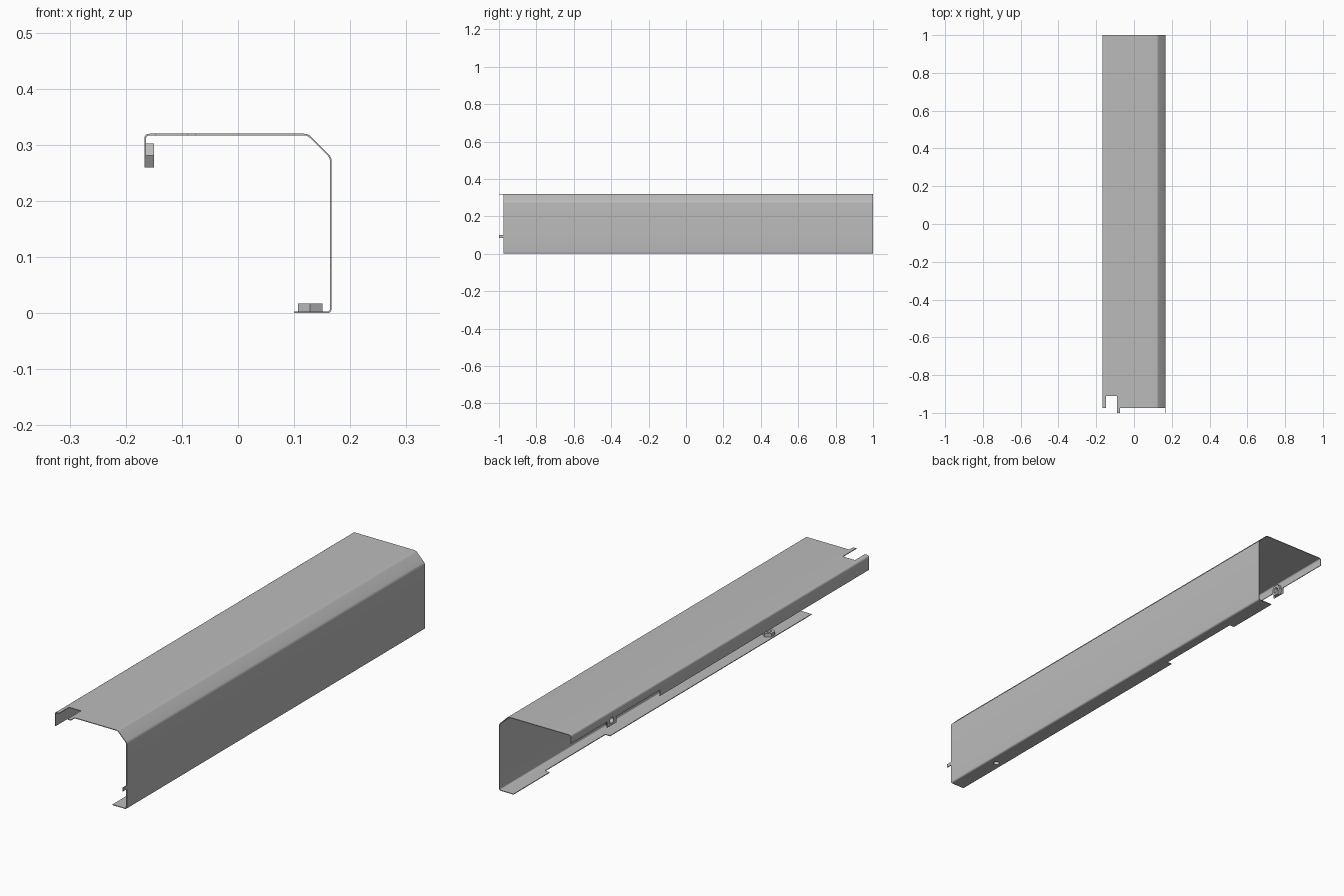
import bpy
import bmesh
from math import cos, sin, pi
from mathutils import Vector

cube = bpy.data.objects.get("Cube")
if cube:
    bpy.data.objects.remove(cube, do_unlink=True)

THICK = 0.003

steel = bpy.data.materials.new("plain grey steel")
steel.use_nodes = True
grey = (0.5, 0.5, 0.5, 1)
steel.diffuse_color = grey
steel.node_tree.nodes["Principled BSDF"].inputs["Base Color"].default_value = grey


def add_object(name, bm):
    mesh = bpy.data.meshes.new(name)
    bm.to_mesh(mesh)
    bm.free()
    mesh.materials.append(steel)
    obj = bpy.data.objects.new(name, mesh)
    bpy.context.collection.objects.link(obj)
    return obj


def activate(obj):
    bpy.ops.object.select_all(action='DESELECT')
    obj.select_set(True)
    bpy.context.view_layer.objects.active = obj


def fillet(corners, steps=4):
    """Round each (x, z, radius) corner that has a radius."""
    pts = []
    for i, (x, z, r) in enumerate(corners):
        p = Vector((x, z))
        if r == 0:
            pts.append(p)
            continue
        a = p + (Vector(corners[i - 1][:2]) - p).normalized() * r
        b = p + (Vector(corners[i + 1][:2]) - p).normalized() * r
        for k in range(steps + 1):
            t = k / steps
            pts.append(a * (1 - t) ** 2 + p * 2 * t * (1 - t) + b * t * t)
    return pts


def prism(name, center, axis, radius, depth, sides):
    """Prism along x or z with one corner pointing along y."""
    side = Vector((0, 0, 1)) if axis.x else Vector((1, 0, 0))
    bm = bmesh.new()
    rings = []
    for end in (-0.5, 0.5):
        rings.append([bm.verts.new(center + axis * depth * end
                                   + Vector((0, 1, 0)) * radius * cos(2 * pi * k / sides)
                                   + side * radius * sin(2 * pi * k / sides))
                      for k in range(sides)])
    low, high = rings
    bm.faces.new(low)
    bm.faces.new(high)
    for k in range(sides):
        n = (k + 1) % sides
        bm.faces.new((low[k], low[n], high[n], high[k]))
    bmesh.ops.recalc_face_normals(bm, faces=bm.faces)
    return add_object(name, bm)


# Bent section: lip, top, sloped corner, wall, bottom flange
section = fillet([
    (-0.167, 0.26, 0), (-0.167, 0.285, 0), (-0.167, 0.32, 0.01),
    (-0.147, 0.32, 0), (-0.09, 0.32, 0), (-0.075, 0.32, 0),
    (0.125, 0.32, 0.008), (0.167, 0.278, 0.008),
    (0.167, 0.1, 0), (0.167, 0.085, 0), (0.167, 0, 0.009),
    (0.122, 0, 0), (0.1, 0, 0)])
stations = [-1, -0.975, -0.91, 0.36, 0.41, 0.7, 0.76, 1]


def is_metal(x, y, z):
    on_top, on_wall = z > 0.319, x > 0.166
    if y < -0.975:                                   # locating tabs
        return (on_top and -0.09 < x < -0.075) or (on_wall and 0.085 < z < 0.1)
    if on_top and y < -0.91 and -0.147 < x < -0.09:  # notch in the top
        return False
    if x < -0.16 and z < 0.285 and y > 0.41:         # shallow lip with nut tab
        return 0.7 < y < 0.76
    if z < 0.01 and x < 0.122 and 0.36 < y < 0.76:   # relief in the flange
        return False
    return True


# Folded sheet cover
bm = bmesh.new()
grid = [[bm.verts.new((p.x, y, p.y)) for p in section] for y in stations]
for j in range(len(stations) - 1):
    for i in range(len(section) - 1):
        quad = (grid[j][i], grid[j][i + 1], grid[j + 1][i + 1], grid[j + 1][i])
        mid = sum((v.co for v in quad), Vector()) / 4
        if is_metal(*mid):
            bm.faces.new(quad)
bmesh.ops.delete(bm, geom=[v for v in bm.verts if not v.link_faces], context='VERTS')
cover = add_object("folded_cover", bm)
solid = cover.modifiers.new("thickness", 'SOLIDIFY')
solid.thickness = THICK
solid.offset = -1
solid.use_even_offset = True
activate(cover)
bpy.ops.object.modifier_apply(modifier=solid.name)


def drill(obj, cutter):
    mod = obj.modifiers.new("hole", 'BOOLEAN')
    mod.operation = 'DIFFERENCE'
    mod.solver = 'EXACT'
    mod.object = cutter
    activate(obj)
    bpy.ops.object.modifier_apply(modifier=mod.name)


# Hexagonal nuts on the lip and the flange, drilled through the sheet
nuts = [("lip_nut", Vector((-0.157, 0.73, 0.281)), Vector((1, 0, 0))),
        ("flange_nut", Vector((0.1285, -0.73, 0.01)), Vector((0, 0, 1)))]
for name, center, axis in nuts:
    nut = prism(name, center, axis, 0.025, 0.015, 6)
    cutter = prism(name + "_hole", center, axis, 0.012, 0.08, 24)
    cutter.hide_render = True
    drill(cover, cutter)
    drill(nut, cutter)
    bpy.data.objects.remove(cutter, do_unlink=True)
    activate(nut)
    bpy.ops.object.shade_smooth_by_angle()

activate(cover)
bpy.ops.object.shade_smooth_by_angle()
